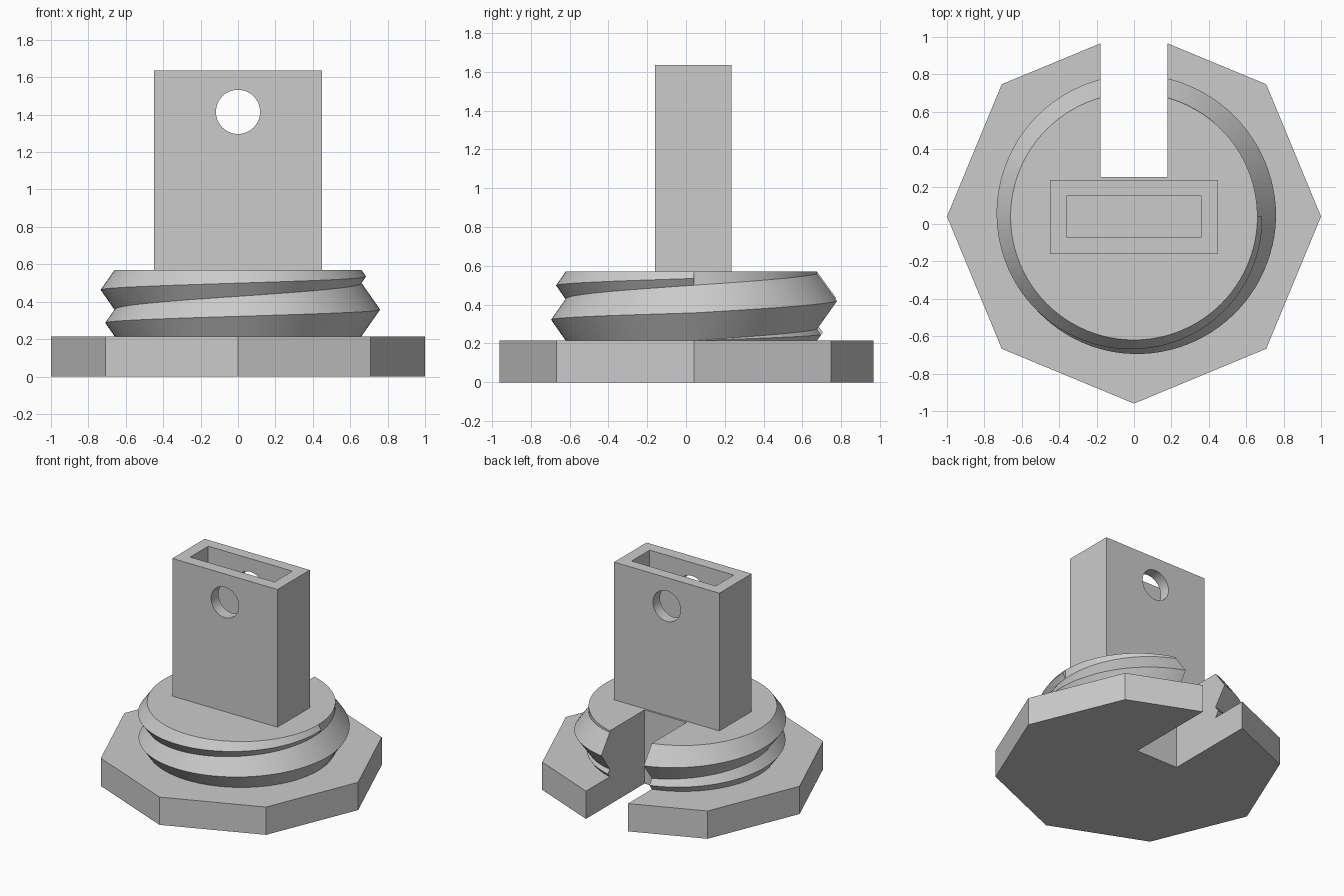
import bpy
import bmesh
from math import cos, sin, pi, radians
from mathutils import Matrix

if "Cube" in bpy.data.objects:
    bpy.data.objects.remove(bpy.data.objects["Cube"])

CY = 0.04                     # centre of the round parts in y
Z0, Z1, TOP = 0.215, 0.57, 1.635
CORE, RISE, SLOPE = 0.66, 0.285, 0.7
STEPS = 96

grey = bpy.data.materials.new("plain_grey")
grey.use_nodes = True
grey.diffuse_color = (0.6, 0.6, 0.6, 1)
grey.node_tree.nodes["Principled BSDF"].inputs["Base Color"].default_value = (0.6, 0.6, 0.6, 1)


def finish(name, bm):
    bmesh.ops.recalc_face_normals(bm, faces=bm.faces)
    mesh = bpy.data.meshes.new(name)
    bm.to_mesh(mesh)
    bm.free()
    mesh.materials.append(grey)
    obj = bpy.data.objects.new(name, mesh)
    bpy.context.collection.objects.link(obj)
    return obj


def box(name, x, y0, y1, z0, z1):
    bm = bmesh.new()
    move = Matrix.Translation((0, (y0 + y1) / 2, (z0 + z1) / 2))
    size = Matrix.Diagonal((2 * x, y1 - y0, z1 - z0, 1))
    bmesh.ops.create_cube(bm, size=1, matrix=move @ size)
    return finish(name, bm)


def cylinder(name, sides, radius, depth, matrix):
    bm = bmesh.new()
    bmesh.ops.create_cone(bm, cap_ends=True, segments=sides, radius1=radius,
                          radius2=radius, depth=depth, matrix=matrix)
    return finish(name, bm)


def cut(obj, cutter):
    mod = obj.modifiers.new("cut", "BOOLEAN")
    mod.operation = "DIFFERENCE"
    mod.solver = "EXACT"
    mod.object = cutter
    bpy.context.view_layer.objects.active = obj
    bpy.ops.object.modifier_apply(modifier=mod.name)


def smooth(obj):
    bpy.ops.object.select_all(action="DESELECT")
    obj.select_set(True)
    bpy.context.view_layer.objects.active = obj
    bpy.ops.object.shade_smooth_by_angle(angle=radians(30))


def groove(turn):
    return min(max(Z0 + RISE * turn, Z0), Z1)


def crest(turn):
    low, high = groove(turn - 1), groove(turn)
    return CORE + SLOPE * (high - low) / 2, (low + high) / 2


# Threaded collar: two turns of a ridge, clipped by the bottom and top planes
def threaded_collar():
    bm = bmesh.new()
    rings = []
    for i in range(STEPS + 1):
        t = i / STEPS
        profile = [(CORE, Z0), crest(t), (CORE, groove(t)), crest(t + 1),
                   (CORE, groove(t + 1)), (CORE, Z1)]
        a = 2 * pi * t
        rings.append([bm.verts.new((r * cos(a), CY + r * sin(a), z)) for r, z in profile])
    for a, b in zip(rings, rings[1:]):
        for k in range(len(a) - 1):
            # triangles keep the helical strips well defined
            bm.faces.new((a[k], b[k], b[k + 1]))
            bm.faces.new((a[k], b[k + 1], a[k + 1]))
    bm.faces.new([r[0] for r in rings[:-1]])
    bm.faces.new([r[-1] for r in rings[:-1]])
    # end wall of the ridge
    bm.faces.new(rings[-1][2:5])
    bmesh.ops.remove_doubles(bm, verts=bm.verts, dist=0.0005)
    bmesh.ops.dissolve_degenerate(bm, dist=0.0001, edges=bm.edges)
    return finish("threaded_collar", bm)


# Octagonal base and collar, both cut by the rear slot
base = cylinder("octagonal_base", 8, 1, Z0, Matrix.Translation((0, CY, Z0 / 2)))
# put a corner on each axis
first = base.data.vertices[0].co
if min(abs(first.x), abs(first.y - CY)) > 0.01 and abs(abs(first.x) - abs(first.y - CY)) > 0.01:
    pivot = Matrix.Translation((0, CY, 0))
    base.data.transform(pivot @ Matrix.Rotation(pi / 8, 4, "Z") @ pivot.inverted())
collar = threaded_collar()
slot = box("slot_cutter", 0.18, 0.25, 1.5, -0.5, 1)
for part in (base, collar):
    cut(part, slot)
smooth(collar)

# Hollow upright tab with a round cross hole
tab = box("hollow_tab", 0.45, -0.16, 0.235, Z1, TOP)
pocket = box("pocket_cutter", 0.36, -0.07, 0.15, Z1 + 0.01, TOP + 0.2)
hole = cylinder("hole_cutter", 48, 0.118, 2,
                Matrix.Translation((0, 0, 1.415)) @ Matrix.Rotation(pi / 2, 4, "X"))
cut(tab, pocket)
cut(tab, hole)
smooth(tab)

for helper in (slot, pocket, hole):
    bpy.data.objects.remove(helper)
